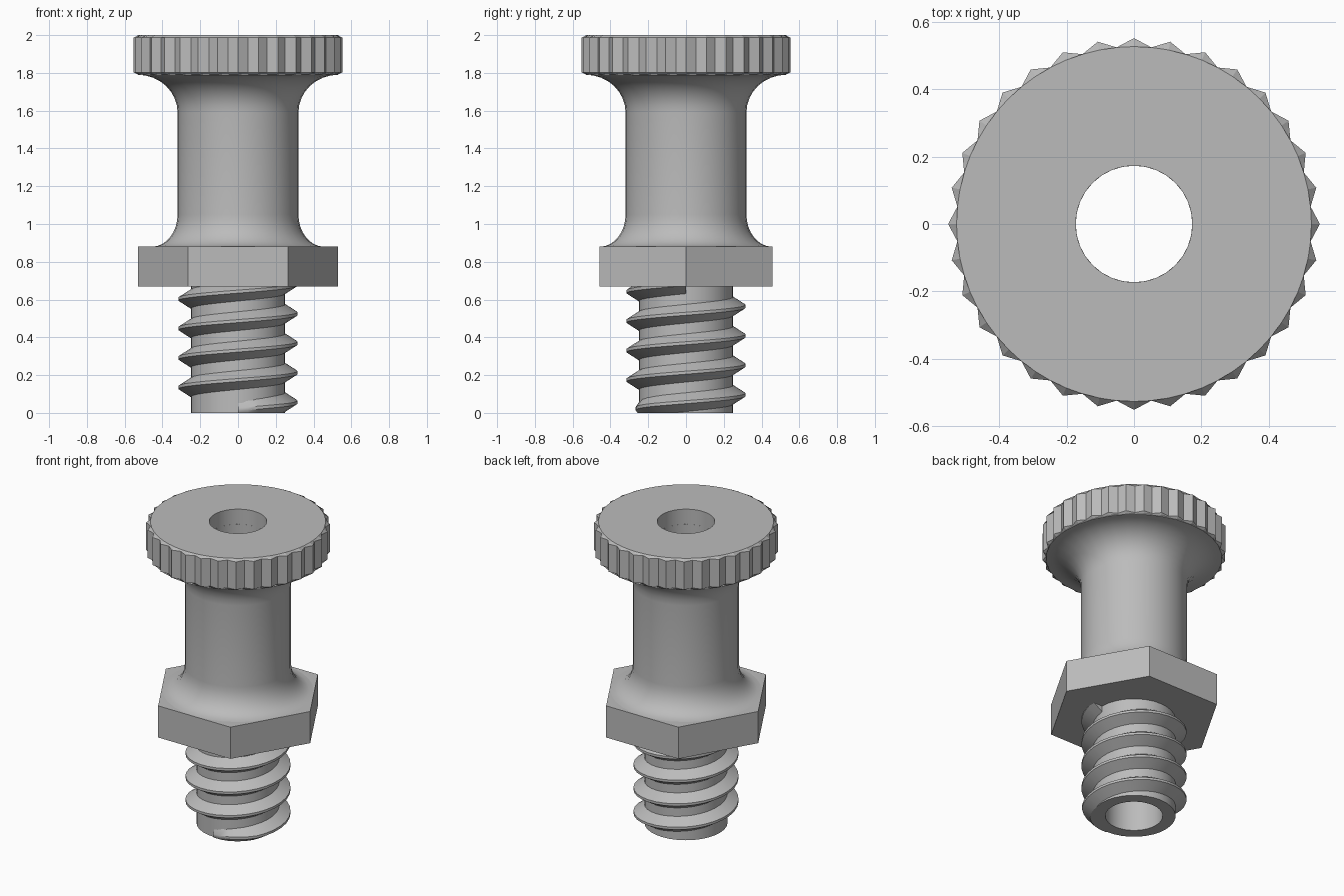
import bpy, bmesh, math
from math import cos, sin, pi, radians

cube = bpy.data.objects.get("Cube")
if cube:
    bpy.data.objects.remove(cube, do_unlink=True)

grey = bpy.data.materials.new("plain grey")
grey.use_nodes = True
colour = (0.5, 0.5, 0.5, 1)
grey.diffuse_color = colour
grey.node_tree.nodes["Principled BSDF"].inputs["Base Color"].default_value = colour

BORE, CORE, SHAFT, HEAD = 0.173, 0.25, 0.32, 0.53


def ring(bm, count, radius, z):
    """Ring of vertices; radius may be a function of the index."""
    pts = []
    for i in range(count):
        r = radius(i) if callable(radius) else radius
        a = 2 * pi * i / count
        pts.append(bm.verts.new((r * cos(a), r * sin(a), z)))
    return pts


def bridge(bm, rows, closed_rows=True, closed_loop=True):
    """Quads between successive rows of vertices."""
    pairs = list(zip(rows, rows[1:]))
    if closed_loop:
        pairs.append((rows[-1], rows[0]))
    for a, b in pairs:
        n = len(a)
        for i in range(n if closed_rows else n - 1):
            j = (i + 1) % n
            bm.faces.new((a[i], a[j], b[j], b[i]))


def finish(name, bm, angle=30):
    bmesh.ops.recalc_face_normals(bm, faces=bm.faces)
    mesh = bpy.data.meshes.new(name)
    bm.to_mesh(mesh)
    bm.free()
    mesh.materials.append(grey)
    obj = bpy.data.objects.new(name, mesh)
    bpy.context.collection.objects.link(obj)
    bpy.ops.object.select_all(action="DESELECT")
    obj.select_set(True)
    bpy.context.view_layer.objects.active = obj
    bpy.ops.object.shade_smooth_by_angle(angle=radians(angle))
    return obj


def fillet(r, z, width, height, steps=8):
    """Concave quarter arc leaving the shaft at height z."""
    return [(r + width * (1 - cos(k * pi / 2 / steps)),
             z + height * sin(k * pi / 2 / steps)) for k in range(steps + 1)]


# Hollow shaft with flared ends
profile = [(BORE, 0), (CORE, 0), (CORE, 0.7), (0.4, 0.7)]
profile += fillet(SHAFT, 1.05, 0.135, -0.17)[::-1]
profile += fillet(SHAFT, 1.59, HEAD - SHAFT, 0.2)
profile += [(0.5, 1.9), (BORE, 1.9)]
bm = bmesh.new()
bridge(bm, [ring(bm, 32, r, z) for r, z in profile])
finish("shaft", bm)

# Knurled head
bm = bmesh.new()
teeth = lambda i: 0.552 if i % 2 == 0 else 0.527
levels = [(BORE, 1.79), (HEAD - 0.005, 1.79), (teeth, 1.803),
          (teeth, 1.987), (HEAD - 0.003, 2.0), (BORE, 2.0)]
bridge(bm, [ring(bm, 64, r, z) for r, z in levels])
finish("knurled_head", bm, 20)

# Hexagonal collar
bm = bmesh.new()
bridge(bm, [ring(bm, 6, r, z) for r, z in
            [(0.23, 0.67), (0.53, 0.67), (0.53, 0.88), (0.23, 0.88)]])
finish("hex_collar", bm)

# Helical thread, tapering in at its start
PITCH, SEGMENTS, TURNS = 0.156, 32, 4.25
bm = bmesh.new()
rows = []
for k in range(int(SEGMENTS * TURNS) + 1):
    a = -pi / 2 + 2 * pi * k / SEGMENTS
    z = 0.018 + PITCH * k / SEGMENTS
    tip = CORE + 0.066 * min(1, (k + 1) / 6)
    section = [(CORE - 0.01, -0.056), (tip, -0.008),
               (tip, 0.008), (CORE - 0.01, 0.056)]
    rows.append([bm.verts.new((r * cos(a), r * sin(a), z + dz))
                 for r, dz in section])
bridge(bm, rows, closed_loop=False)
bm.faces.new(rows[0])
bm.faces.new(rows[-1])
# Trim the thread flush with the bottom face
cut = bmesh.ops.bisect_plane(bm, geom=bm.verts[:] + bm.edges[:] + bm.faces[:],
                             plane_co=(0, 0, 0), plane_no=(0, 0, -1), clear_outer=True)
edges = [e for e in cut["geom_cut"] if isinstance(e, bmesh.types.BMEdge)]
bmesh.ops.holes_fill(bm, edges=edges)
finish("thread", bm)
